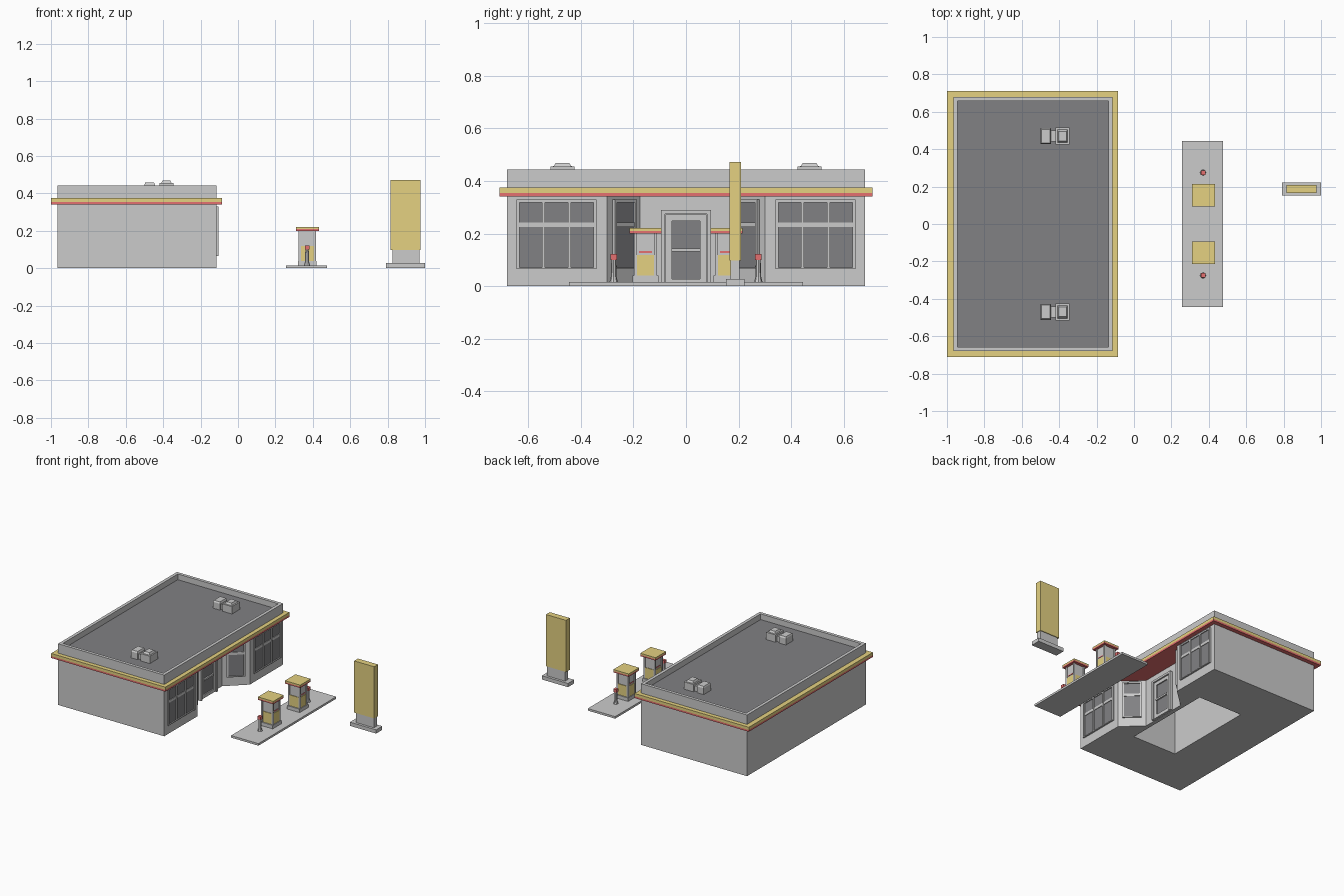
import bpy, bmesh, math
from mathutils import Matrix, Vector

if "Cube" in bpy.data.objects:
    bpy.data.objects.remove(bpy.data.objects["Cube"])


def material(name, rgb):
    m = bpy.data.materials.new(name)
    m.diffuse_color = (*rgb, 1)
    m.use_nodes = True
    m.node_tree.nodes["Principled BSDF"].inputs["Base Color"].default_value = m.diffuse_color
    return m


YELLOW = material("yellow_paint", (0.78, 0.64, 0.22))
RED = material("red_paint", (0.78, 0.16, 0.16))
DARK = material("dark_grey", (0.22, 0.22, 0.23))


def finish(name, bm, mat=None):
    bmesh.ops.recalc_face_normals(bm, faces=bm.faces)
    me = bpy.data.meshes.new(name)
    bm.to_mesh(me)
    bm.free()
    ob = bpy.data.objects.new(name, me)
    bpy.context.collection.objects.link(ob)
    if mat:
        me.materials.append(mat)
    return ob


def add_box(bm, x0, x1, y0, y1, z0, z1, taper=1.0):
    c = Vector(((x0 + x1) / 2, (y0 + y1) / 2, (z0 + z1) / 2))
    m = Matrix.Translation(c) @ Matrix.Diagonal((x1 - x0, y1 - y0, z1 - z0, 1))
    for v in bmesh.ops.create_cube(bm, size=1, matrix=m)["verts"]:
        if v.co.z > c.z:
            v.co.x = c.x + (v.co.x - c.x) * taper
            v.co.y = c.y + (v.co.y - c.y) * taper


def boxes(name, dims, mat=None, matrix=None):
    bm = bmesh.new()
    for d in dims:
        add_box(bm, *d)
    if matrix:
        bm.transform(matrix)
    return finish(name, bm, mat)


def on_wall(x, y, normal_deg):
    # local -y points out of the wall, local x runs along it
    return Matrix.Translation((x, y, 0)) @ Matrix.Rotation(math.radians(normal_deg + 90), 4, 'Z')


def window(name, matrix, width, columns):
    h, z0, z1, t, d = width / 2, 0.065, 0.33, 0.011, -0.01
    boxes(name + "_glass", [(-h + t / 2, h - t / 2, -0.003, 0.004, z0 + t / 2, z1 - t / 2)], DARK, matrix)
    bars = [(-h, h, d, 0.004, z1 - t, z1), (-h, h, d, 0.004, z0, z0 + 0.006),
            (-h + 0.002, h - 0.002, d + 0.003, 0.004, 0.225, 0.243)]
    for i in range(columns + 1):
        u = -h + t / 2 + i * (width - t) / columns
        bars.append((u - t / 2, u + t / 2, d - 0.001, 0.004, z0, z1))
    boxes(name + "_frame", bars, None, matrix)


# Building walls: plan with a splayed entrance recess, open cavity underneath
plan = [(-0.965, -0.68), (-0.115, -0.68), (-0.115, -0.30), (-0.25, -0.175),
        (-0.25, 0.175), (-0.115, 0.30), (-0.115, 0.68), (-0.965, 0.68)]
bm = bmesh.new()
face = bm.faces.new([bm.verts.new((x, y, 0)) for x, y in plan])
top = bmesh.ops.extrude_face_region(bm, geom=[face])["geom"]
bmesh.ops.translate(bm, vec=(0, 0, 0.342), verts=[g for g in top if isinstance(g, bmesh.types.BMVert)])
walls = finish("building_walls", bm)
cutter = boxes("cavity_cutter", [(-0.63, -0.28, -0.335, 0.335, -0.1, 0.32)])
cutter.hide_render = True
mod = walls.modifiers.new("cavity", 'BOOLEAN')
mod.operation, mod.object, mod.solver = 'DIFFERENCE', cutter, 'EXACT'
bpy.context.view_layer.objects.active = walls
bpy.ops.object.modifier_apply(modifier="cavity")
bpy.data.objects.remove(cutter)

# Two-colour fascia band, whose underside is the entrance soffit
boxes("fascia_red", [(-1.0, -0.085, -0.71, 0.71, 0.342, 0.355)], RED)
boxes("fascia_yellow", [(-1.0, -0.085, -0.71, 0.71, 0.355, 0.375)], YELLOW)

# Parapet with sunken dark roof
bm = bmesh.new()
add_box(bm, -0.965, -0.115, -0.68, 0.68, 0.375, 0.443)
bm.faces.ensure_lookup_table()
roof = max(bm.faces, key=lambda f: f.calc_center_median().z)
bmesh.ops.inset_region(bm, faces=[roof], thickness=0.032)
deck = bmesh.ops.extrude_face_region(bm, geom=[roof])["geom"]
bmesh.ops.delete(bm, geom=[roof], context='FACES_ONLY')
bmesh.ops.translate(bm, vec=(0, 0, -0.041), verts=[g for g in deck if isinstance(g, bmesh.types.BMVert)])
for g in deck:
    if isinstance(g, bmesh.types.BMFace):
        g.material_index = 1
parapet = finish("parapet_roof", bm)
parapet.data.materials.append(material("light_grey", (0.6, 0.6, 0.6)))
parapet.data.materials.append(DARK)

# Shop windows, splayed entrance windows and roof units, mirrored in y
splay = math.degrees(math.atan2(0.135, 0.125))
for side, s in (("left", -1), ("right", 1)):
    window("shop_window_" + side, on_wall(-0.115, s * 0.4925, 0), 0.305, 3)
    window("entrance_window_" + side, on_wall(-0.1825, s * 0.2365, -s * splay), 0.125, 1)
    y = s * 0.47
    boxes("roof_unit_" + side, [
        (-0.50, -0.445, y - 0.042, y + 0.042, 0.40, 0.448),
        (-0.50, -0.445, y - 0.042, y + 0.042, 0.448, 0.458, 0.85),
        (-0.445, -0.42, y - 0.03, y + 0.03, 0.40, 0.44),
        (-0.42, -0.345, y - 0.046, y + 0.046, 0.40, 0.455),
        (-0.41, -0.355, y - 0.034, y + 0.034, 0.455, 0.469, 0.75)])

# Door with nested casing, glass and push bar
door = on_wall(-0.25, 0, 0)
boxes("door_casing", [(s * 0.0875 - 0.0075, s * 0.0875 + 0.0075, -0.022, 0.004, 0, 0.29) for s in (-1, 1)]
      + [(-0.08, 0.08, -0.022, 0.004, 0.275, 0.29)], None, door)
boxes("door_leaf", [(s * 0.066 - 0.012, s * 0.066 + 0.012, -0.014, 0.004, 0.003, 0.272) for s in (-1, 1)]
      + [(-0.054, 0.054, -0.014, 0.004, 0.248, 0.272), (-0.054, 0.054, -0.014, 0.004, 0.003, 0.027)], None, door)
boxes("door_glass", [(-0.055, 0.055, -0.006, 0.004, 0.026, 0.25)], DARK, door)
boxes("door_push_bar", [(-0.056, 0.056, -0.02, -0.01, 0.131, 0.143)], None, door)

# Pump island
boxes("pump_island", [(0.256, 0.475, -0.445, 0.445, 0, 0.015)])
for side, s in (("left", -1), ("right", 1)):
    x, y = 0.371, s * 0.154
    hx, hy = 0.047, 0.044
    # Pump: plinth, corner posts, grey head, yellow lower panel, two-colour cap
    body = [(x - 0.05, x + 0.05, y - 0.05, y + 0.05, 0.015, 0.04),
            (x - hx + 0.006, x + hx - 0.006, y - hy + 0.006, y + hy - 0.006, 0.118, 0.20)]
    for a in (-1, 1):
        for b in (-1, 1):
            px, py = x + a * (hx - 0.006), y + b * (hy - 0.006)
            body.append((px - 0.006, px + 0.006, py - 0.006, py + 0.006, 0.04, 0.20))
    boxes("pump_body_" + side, body)
    boxes("pump_panel_" + side, [(x - hx + 0.002, x + hx - 0.002, y - hy + 0.002, y + hy - 0.002, 0.04, 0.118)], YELLOW)
    boxes("pump_stripe_" + side, [(x - hx + 0.003, x + hx - 0.003, y - 0.024, y + 0.024, 0.127, 0.133)], RED)
    boxes("pump_cap_red_" + side, [(x - 0.061, x + 0.061, y - 0.06, y + 0.06, 0.20, 0.21)], RED)
    boxes("pump_cap_yellow_" + side, [(x - 0.061, x + 0.061, y - 0.06, y + 0.06, 0.21, 0.221)], YELLOW)
    # Service post beside each pump
    bm = bmesh.new()
    for r1, r2, z0, z1 in ((0.016, 0.011, 0.015, 0.035), (0.011, 0.009, 0.035, 0.10)):
        bmesh.ops.create_cone(bm, cap_ends=True, segments=8, radius1=r1, radius2=r2, depth=z1 - z0,
                              matrix=Matrix.Translation((0.369, s * 0.275, (z0 + z1) / 2)))
    finish("service_post_" + side, bm)
    boxes("service_post_cap_" + side, [(0.357, 0.381, s * 0.275 - 0.012, s * 0.275 + 0.012, 0.10, 0.122)], RED)

# Roadside sign
boxes("sign_base", [(0.79, 1.0, 0.152, 0.222, 0, 0.027), (0.826, 0.97, 0.17, 0.204, 0.027, 0.098)])
boxes("sign_panel", [(0.815, 0.975, 0.165, 0.209, 0.098, 0.472)], YELLOW)
